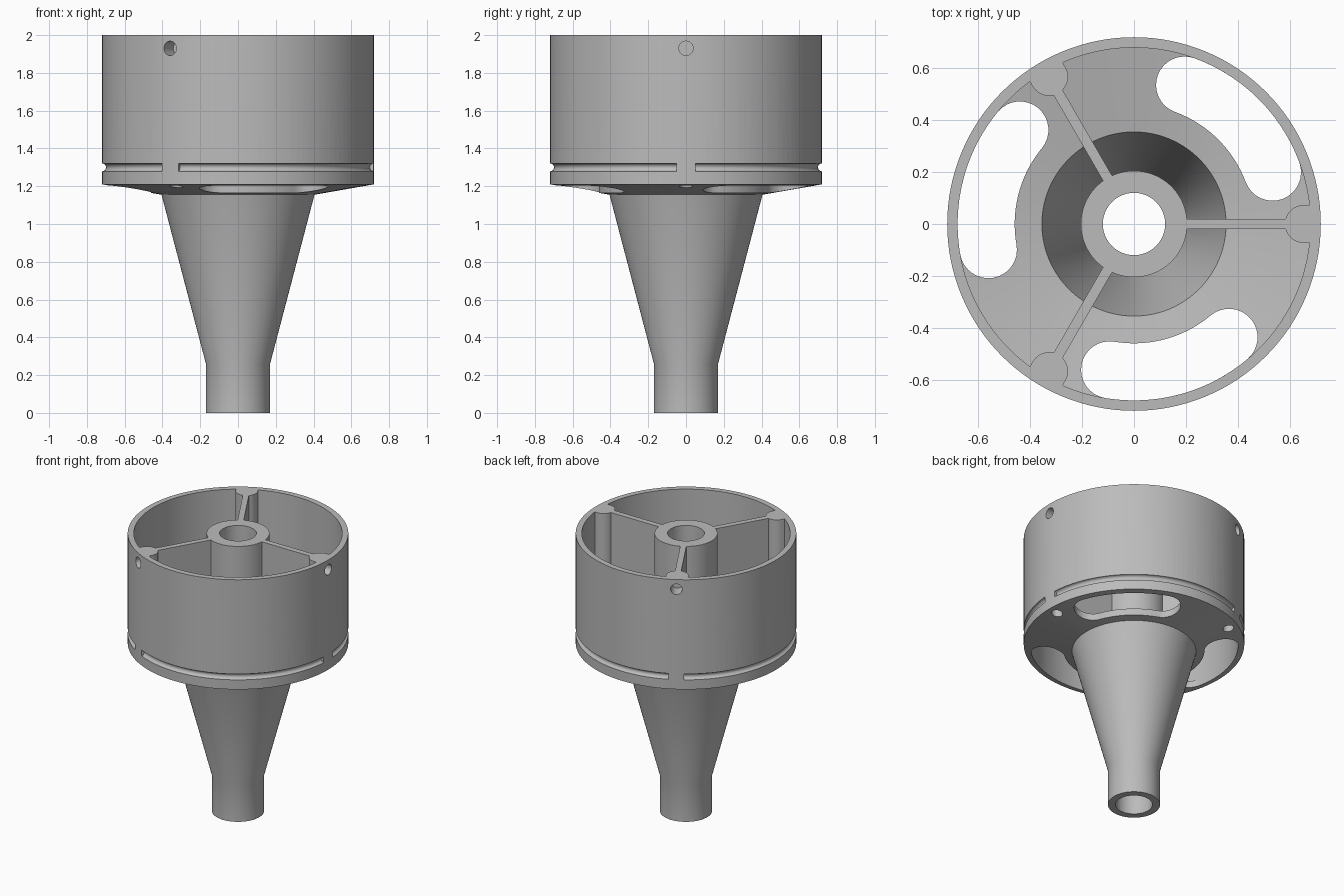
import bpy, bmesh
from math import cos, sin, pi, radians
from mathutils import Matrix, Vector

cube = bpy.data.objects.get("Cube")
if cube:
    bpy.data.objects.remove(cube, do_unlink=True)

WALL_OUT, WALL_IN, TOP = 0.72, 0.68, 2.0
BORE, BOSS_R = 0.12, 0.655
SEGS = 128

grey = bpy.data.materials.new("plain grey")
grey.use_nodes = True
grey.diffuse_color = (0.5, 0.5, 0.5, 1)
grey.node_tree.nodes["Principled BSDF"].inputs["Base Color"].default_value = (0.5, 0.5, 0.5, 1)


def finish(bm, name):
    bmesh.ops.recalc_face_normals(bm, faces=bm.faces)
    mesh = bpy.data.meshes.new(name)
    bm.to_mesh(mesh)
    bm.free()
    mesh.materials.append(grey)
    obj = bpy.data.objects.new(name, mesh)
    bpy.context.collection.objects.link(obj)
    return obj


def add_prism(bm, points, direction):
    """Solid made by pushing a flat outline along a direction."""
    face = bm.faces.new([bm.verts.new(p) for p in points])
    moved = bmesh.ops.extrude_face_region(bm, geom=[face], use_keep_orig=True)["geom"]
    verts = [v for v in moved if isinstance(v, bmesh.types.BMVert)]
    bmesh.ops.translate(bm, verts=verts, vec=Vector(direction))


def prism(name, points, direction):
    bm = bmesh.new()
    add_prism(bm, points, direction)
    return finish(bm, name)


def lathe(name, profile):
    """Closed (radius, height) profile turned around the z axis."""
    bm = bmesh.new()
    rings = [[bm.verts.new((r * cos(2 * pi * i / SEGS), r * sin(2 * pi * i / SEGS), z))
              for i in range(SEGS)] for r, z in profile]
    for k, ring in enumerate(rings):
        below = rings[k - 1]
        for i in range(SEGS):
            j = (i + 1) % SEGS
            bm.faces.new((below[i], below[j], ring[j], ring[i]))
    return finish(bm, name)


def arc(cx, cy, r, start, end, steps):
    angles = [radians(start + (end - start) * i / steps) for i in range(steps + 1)]
    return [(cx + r * cos(a), cy + r * sin(a)) for a in angles]


def combine(target, tool, operation):
    mod = target.modifiers.new("combine", "BOOLEAN")
    mod.operation = operation
    mod.solver = "EXACT"
    mod.object = tool
    bpy.context.view_layer.objects.active = target
    bpy.ops.object.modifier_apply(modifier=mod.name)
    bpy.data.objects.remove(tool, do_unlink=True)


def three_times(target, make, operation):
    """Repeat a part or a cut at the three rib directions."""
    for turn in range(3):
        tool = make()
        tool.data.transform(Matrix.Rotation(turn * 2 * pi / 3, 4, "Z"))
        combine(target, tool, operation)


# Funnel, sloping floor and drum wall in one turned shell
body = lathe("funnel_drum", [
    (BORE, 0), (0.17, 0), (0.17, 0.26), (0.405, 1.155), (WALL_OUT, 1.21),
    (WALL_OUT, TOP), (WALL_IN, TOP), (WALL_IN, 1.25), (0.355, 1.195), (BORE, 0.26)])

# Central hub tube
hub = lathe("hub", [(BORE, 1.19), (0.205, 1.19), (0.205, TOP), (BORE, TOP)])


def rib():
    side = [(0.16, 1.19), (0.355, 1.175), (0.7, 1.23), (0.7, TOP), (0.16, TOP)]
    return prism("rib", [(x, -0.02, z) for x, z in side], (0, 0.04, 0))


def boss():
    outline = [(0.7, 0.073)] + arc(BOSS_R, 0, 0.073, 90, 270, 24) + [(0.7, -0.073)]
    return prism("boss", [(x, y, 1.215) for x, y in outline], (0, 0, TOP - 1.215))


def slot():
    # Curved slot with round ends, following the drum wall
    start, end, mid, r = 20.5, 70, 0.57, 0.11
    a, b = radians(start), radians(end)
    outline = arc(0, 0, mid + r, start, end, 24)
    outline += arc(mid * cos(b), mid * sin(b), r, end, end + 180, 16)[1:]
    outline += arc(0, 0, mid - r, end, start, 24)[1:]
    outline += arc(mid * cos(a), mid * sin(a), r, start + 180, start + 360, 16)[1:-1]
    return prism("slot_cutter", [(x, y, 1.0) for x, y in outline], (0, 0, 0.5))


def side_hole():
    ring = arc(0, 1.93, 0.038, 0, 348.75, 31)
    return prism("side_hole_cutter", [(0.62, y, z) for y, z in ring], (0.2, 0, 0))


def floor_hole():
    ring = arc(BOSS_R, 0, 0.036, 0, 348.75, 31)
    return prism("floor_hole_cutter", [(x, y, 1.1) for x, y in ring], (0, 0, 0.4))


def groove():
    # Round-bottomed groove between two rib directions
    bm = bmesh.new()
    ring = arc(WALL_OUT, 1.3, 0.021, 0, 337.5, 15)
    first = bm.faces.new([bm.verts.new((x, 0, z)) for x, z in ring])
    bmesh.ops.rotate(bm, verts=bm.verts, matrix=Matrix.Rotation(radians(4), 3, "Z"))
    out = bmesh.ops.spin(bm, geom=first.edges[:], axis=(0, 0, 1), cent=(0, 0, 0),
                         angle=radians(112), steps=56)["geom_last"]
    bmesh.ops.contextual_create(bm, geom=[e for e in out if isinstance(e, bmesh.types.BMEdge)])
    return finish(bm, "groove_cutter")


three_times(hub, rib, "UNION")
three_times(hub, boss, "UNION")
combine(body, hub, "UNION")
for cutter in (slot, side_hole, floor_hole, groove):
    three_times(body, cutter, "DIFFERENCE")

bpy.ops.object.select_all(action="DESELECT")
body.select_set(True)
bpy.context.view_layer.objects.active = body
bpy.ops.object.shade_smooth_by_angle(angle=radians(30))
